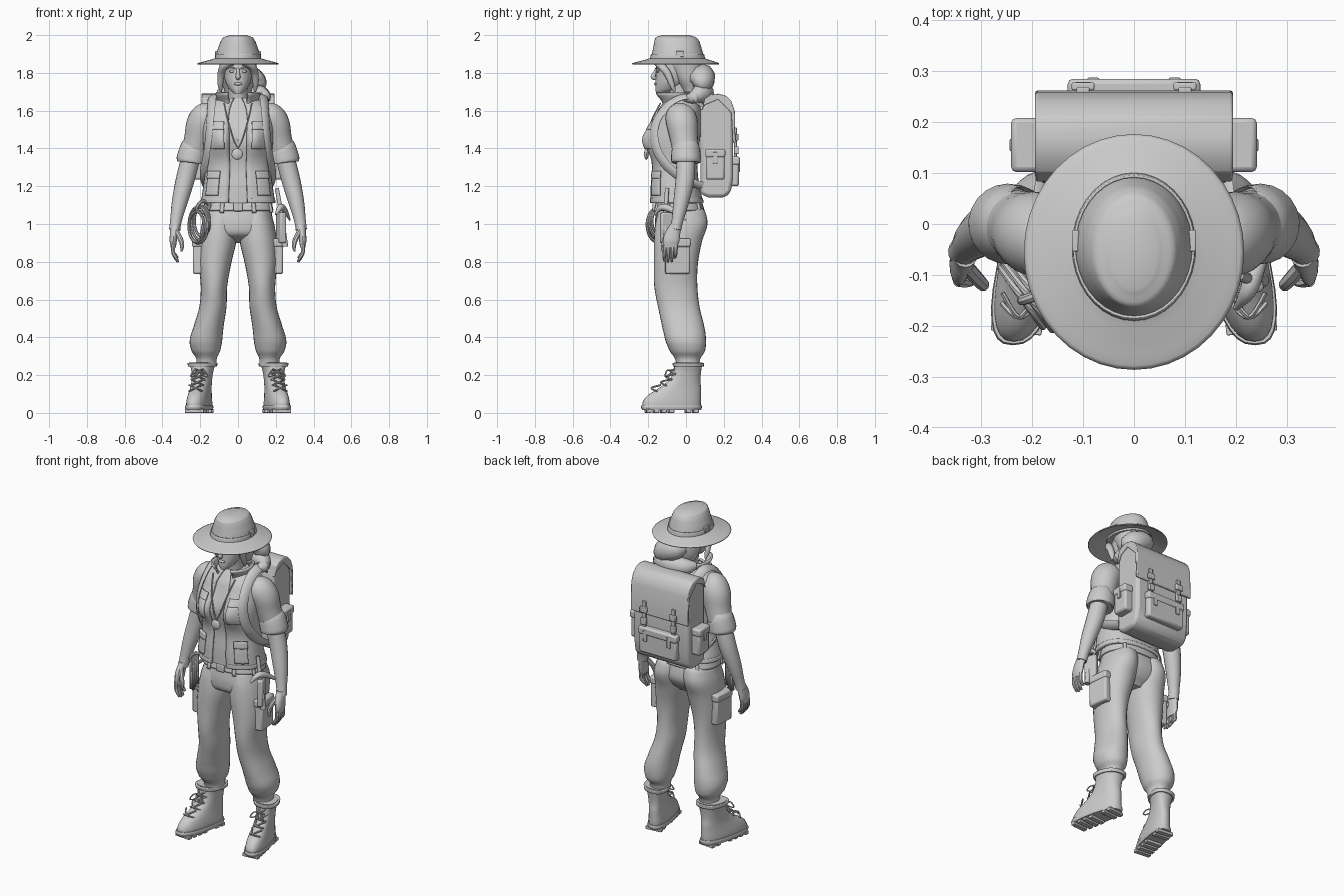
import bpy, bmesh, math
from mathutils import Vector, Matrix

TAU = 2 * math.pi


def finish(name, bm, mirror=False, thick=0, bevel=0):
    bmesh.ops.recalc_face_normals(bm, faces=bm.faces[:])
    me = bpy.data.meshes.new(name)
    bm.to_mesh(me)
    bm.free()
    ob = bpy.data.objects.new(name, me)
    bpy.context.collection.objects.link(ob)
    if thick:
        m = ob.modifiers.new("thickness", 'SOLIDIFY')
        m.thickness, m.offset = thick, 0
    if bevel:
        m = ob.modifiers.new("bevel", 'BEVEL')
        m.width, m.segments = bevel, 2
    if mirror:
        ob.modifiers.new("mirror", 'MIRROR')
    return ob


def spline(pts, i, t, closed=False):
    n = len(pts)
    idx = (lambda k: k % n) if closed else (lambda k: min(max(k, 0), n - 1))
    p = [pts[idx(i + k)] for k in (-1, 0, 1, 2)]
    return [0.5 * (2 * b + (c - a) * t + (2 * a - 5 * b + 4 * c - d) * t * t
                   + (3 * b - a - 3 * c + d) * t ** 3) for a, b, c, d in zip(*p)]


def grid(bm, rows, wrap, cap, loop=False):
    vs = [[bm.verts.new(p) for p in r] for r in rows]
    n = len(rows[0])
    for i in range(len(vs) if loop else len(vs) - 1):
        a, b = vs[i], vs[(i + 1) % len(vs)]
        for j in range(n if wrap else n - 1):
            k = (j + 1) % n
            bm.faces.new((a[j], a[k], b[k], b[j]))
    if cap:
        bm.faces.new(vs[0])
        bm.faces.new(vs[-1])


# rings are (centre x, half width, front y, back y, z), listed upwards; angle 0 is the front
def loft(name, rings, z0=None, z1=None, a0=0, a1=TAU, grow=0, n=2, seg=28, warp=None,
         thick=0, mirror=False):
    z0 = rings[0][4] if z0 is None else z0
    z1 = rings[-1][4] if z1 is None else z1
    knots = [z0] + [r[4] for r in rings if z0 < r[4] < z1] + [z1]
    zs = [a + (b - a) * k / 4 for a, b in zip(knots, knots[1:]) for k in range(4)] + [z1]
    full = a1 - a0 > TAU - 1e-4
    rows = []
    for z in zs:
        i = max(k for k in range(len(rings) - 1) if k == 0 or rings[k][4] <= z)
        t = (z - rings[i][4]) / (rings[i + 1][4] - rings[i][4])
        cx, rx, f, b, _ = spline(rings, i, t)
        row = []
        for k in range(seg if full else seg + 1):
            a = a0 + (a1 - a0) * k / seg
            s, c = [math.copysign(abs(u) ** (2 / n), u) for u in (math.sin(a), math.cos(a))]
            p = Vector((cx + (rx + grow) * s, (f + b) / 2 - ((b - f) / 2 + grow) * c, z))
            row.append(warp(p) if warp else p)
        rows.append(row)
    bm = bmesh.new()
    grid(bm, rows, full, full and not thick)
    return finish(name, bm, mirror, thick)


# tube or strap along a path of (x, y, z, scale); the flat side faces away from point c
def sweep(name, pts, w, h=None, c=(-3, 7, 2.3), mirror=False, closed=False, seg=10, sub=5):
    pts = [tuple(p) + (1,) * (4 - len(p)) for p in pts]
    m = len(pts) if closed else len(pts) - 1
    path = [spline(pts, i, k / sub, closed) for i in range(m) for k in range(sub)]
    if not closed:
        path.append(list(pts[-1]))
    rows, L = [], len(path)
    for i, p in enumerate(path):
        q = path[(i + 1) % L] if closed else path[min(i + 1, L - 1)]
        o = path[i - 1] if closed else path[max(i - 1, 0)]
        t = (Vector(q[:3]) - Vector(o[:3])).normalized()
        nrm = Vector(p[:3]) - Vector(c)
        nrm = (nrm - t * nrm.dot(t)).normalized()
        side = t.cross(nrm)
        rows.append([Vector(p[:3]) + p[3] * (side * w * math.cos(TAU * k / seg)
                     + nrm * (h or w) * math.sin(TAU * k / seg)) for k in range(seg)])
    bm = bmesh.new()
    grid(bm, rows, True, not closed, closed)
    return finish(name, bm, mirror)


def box(name, loc, size, rot=0, bevel=0.006, mirror=False):
    bm = bmesh.new()
    bmesh.ops.create_cube(bm, size=1, matrix=Matrix.Translation(loc)
                          @ Matrix.Rotation(rot, 4, 'Z') @ Matrix.Diagonal((*size, 1)))
    return finish(name, bm, mirror, 0, bevel)


def extrude(name, yz, x, bevel=0.01):
    bm = bmesh.new()
    grid(bm, [[(s, y, z) for y, z in yz] for s in (-x, x)], True, True)
    return finish(name, bm, False, 0, bevel)


def ball(name, loc, size, mirror=False):
    bm = bmesh.new()
    bmesh.ops.create_uvsphere(bm, u_segments=20, v_segments=12, radius=1,
                              matrix=Matrix.Translation(loc) @ Matrix.Diagonal((*size, 1)))
    return finish(name, bm, mirror)


# hat
crown = [(0, .117, -.187, .097, 1.86), (0, .112, -.178, .088, 1.91), (0, .093, -.168, .072, 1.965),
         (0, .078, -.16, .055, 1.988), (0, .045, -.13, .02, 2.0)]
loft("hat_crown", crown, seg=36)
loft("hat_band", crown, 1.872, 1.9, grow=.003, seg=36, thick=.005)
loft("hat_brim", [(0, .215, -.285, .175, 1.847), (0, .17, -.24, .14, 1.86),
                  (0, .112, -.18, .09, 1.878)], seg=40, thick=.006)
box("hat_buckle", (.115, -.033, 1.9), (.014, .042, .03), mirror=True, bevel=.003)

# head, face and hair
loft("head", [(0, .022, -.158, -.1, 1.69), (0, .042, -.162, -.05, 1.71), (0, .064, -.162, .0, 1.745),
              (0, .076, -.16, .035, 1.79), (0, .08, -.158, .05, 1.83), (0, .08, -.15, .05, 1.88)])
loft("neck", [(0, .06, -.09, .03, 1.58), (0, .05, -.085, .02, 1.66), (0, .05, -.1, .02, 1.75)])
sweep("nose", [(0, -.155, 1.825, .007), (0, -.168, 1.795, .01), (0, -.174, 1.778, .013),
               (0, -.158, 1.768, .008)], 1)
ball("lips", (0, -.16, 1.742), (.022, .009, .008))
ball("eye", (.032, -.149, 1.808), (.015, .008, .007), True)
sweep("eyebrow", [(.014, -.158, 1.822), (.035, -.153, 1.83), (.058, -.135, 1.824)], .004, mirror=True)
loft("hair_back", [(0, .07, -.02, .07, 1.7), (0, .09, -.06, .09, 1.76), (0, .097, -.1, .095, 1.82),
                   (0, .1, -.13, .09, 1.87)])
sweep("hair_lock", [(.03, -.155, 1.86, .02), (.07, -.135, 1.84, .022), (.088, -.1, 1.8, .02),
                    (.093, -.075, 1.74, .015), (.09, -.06, 1.7, .006)], 1, mirror=True)
sweep("ponytail_upper", [(-.04, .06, 1.8, .03), (.0, .085, 1.79, .06), (.06, .085, 1.77, .07),
                         (.1, .075, 1.74, .06), (.11, .06, 1.72, .03)], 1)
sweep("ponytail_lower", [(-.1, .04, 1.7, .02), (-.05, .075, 1.69, .05), (.03, .09, 1.69, .06),
                         (.1, .08, 1.69, .055), (.14, .04, 1.67, .035), (.11, -.02, 1.66, .01)], 1)

# torso: shirt, open vest, collar, pockets that follow the vest surface
vest = [(0, .19, -.185, .085, 1.11), (0, .178, -.183, .065, 1.2), (0, .166, -.175, .055, 1.3),
        (0, .178, -.185, .065, 1.42), (0, .185, -.17, .075, 1.52), (0, .175, -.145, .075, 1.6),
        (0, .125, -.115, .06, 1.645), (0, .085, -.1, .05, 1.665)]


def bust(p):
    if p.y < -.05:
        p.y -= .045 * math.exp(-((abs(p.x) - .09) / .055) ** 2 - ((p.z - 1.45) / .075) ** 2)
    return p


loft("shirt", vest, grow=-.012, n=2.4, warp=bust)
loft("vest", vest, a0=.2, a1=TAU - .2, n=2.4, seg=44, warp=bust, thick=.012)
loft("vest_hem", vest, 1.112, 1.135, a0=.2, a1=TAU - .2, grow=.005, n=2.4, seg=40, thick=.008)
for name, z0, z1, a0, a1, g in (("chest_pocket", 1.4, 1.51, .33, .8, .008),
                                ("chest_flap", 1.5, 1.54, .31, .82, .012),
                                ("waist_pocket", 1.15, 1.25, .5, 1.0, .01),
                                ("waist_flap", 1.24, 1.28, .48, 1.02, .014)):
    loft(name, vest, z0, z1, a0, a1, g, 2.4, 8, bust, .012, True)
loft("collar", [(0, .095, -.125, .055, 1.6), (0, .1, -.135, .06, 1.65), (0, .115, -.17, .065, 1.695)],
     a0=.5, a1=TAU - .5, thick=.012)
sweep("pendant_cord", [(.075, -.135, 1.64), (.05, -.185, 1.54), (.02, -.205, 1.44), (0, -.21, 1.4)],
      .004, mirror=True, seg=6)
ball("pendant", (-.004, -.21, 1.37), (.03, .012, .03))

# trousers and belt
hips = [(0, .05, -.07, .03, .9), (0, .17, -.15, .07, .94), (0, .187, -.165, .095, .99),
        (0, .18, -.16, .09, 1.05), (0, .165, -.145, .072, 1.13)]
loft("trouser_hips", hips, n=2.3)
loft("trouser_leg", [(.167, .055, -.05, .07, .25), (.167, .055, -.06, .077, .29),
                     (.17, .075, -.085, .1, .325), (.17, .086, -.108, .106, .38),
                     (.157, .08, -.125, .098, .45), (.133, .072, -.148, .072, .56),
                     (.127, .07, -.168, .06, .67), (.122, .086, -.17, .063, .79),
                     (.107, .098, -.17, .085, .91), (.1, .092, -.163, .114, 1.0),
                     (.09, .08, -.145, .1, 1.07), (.085, .06, -.12, .07, 1.1)], n=2.1, mirror=True)
loft("belt", hips, 1.07, 1.11, grow=.006, n=2.3, thick=.012)
for a in (.35, 1.1, 2.4):
    loft("belt_loop", hips, 1.06, 1.12, a, a + .12, .014, 2.3, 2, None, .012, True)
box("belt_buckle", (0, -.168, 1.09), (.05, .02, .045))
box("cargo_pocket", (.203, -.045, .82), (.06, .13, .17), .1, .01, True)
box("cargo_flap", (.206, -.045, .9), (.065, .138, .045), .1, .01, True)

# boots with lugged soles and laces, toes turned out
def toe_out(p):
    p.x -= .2 * p.y
    return p


loft("boot", [(.19, .058, -.23, .078, .03), (.19, .058, -.228, .08, .06), (.19, .054, -.2, .08, .095),
              (.19, .05, -.145, .08, .13), (.19, .05, -.092, .076, .17), (.19, .055, -.066, .08, .22),
              (.19, .067, -.062, .087, .268)], n=2.4, warp=toe_out, mirror=True)
loft("boot_sole", [(.19, .06, -.232, .08, .015), (.19, .063, -.238, .084, .03),
                   (.19, .061, -.235, .082, .042)], n=2.6, warp=toe_out, mirror=True)
loft("boot_collar", [(.19, .069, -.064, .089, .245), (.19, .072, -.067, .091, .265)], n=2.4,
     warp=toe_out, thick=.01, mirror=True)
for y in (-.2, -.16, -.12, -.08, .01, .05):
    box("sole_lug", (.19 - .2 * y, y, .01), (.1, .028, .02), .1, .003, True)
for y, z in ((-.175, .115), (-.125, .145), (-.095, .175), (-.075, .205)):
    for s in (-1, 1):
        cx = .19 - .2 * y
        sweep("lace", [(cx - s * .035, y + .02, z), (cx, y - .008, z + .017),
                       (cx + s * .033, y + .04, z + .032)], .005, mirror=True, seg=6)
for s in (-1, 1):
    sweep("lace_bow", [(.205, -.075, .22), (.205 + s * .025, -.1, .225), (.205 + s * .045, -.11, .195),
                       (.205 + s * .025, -.1, .195)], .004, mirror=True, closed=True, seg=6)

# arms and hands
sweep("sleeve", [(.12, -.03, 1.6, .045), (.155, -.03, 1.575, .078), (.19, -.02, 1.53, .083),
                 (.212, -.01, 1.45, .074), (.235, 0, 1.37, .068)], 1, mirror=True, seg=22)
sweep("sleeve_cuff", [(.23, 0, 1.4, .07), (.234, 0, 1.392, .076), (.248, .0, 1.335, .079),
                      (.25, 0, 1.325, .07)], 1, mirror=True, seg=22)
sweep("forearm", [(.245, 0, 1.37, .05), (.278, -.005, 1.24, .05), (.308, -.025, 1.12, .042),
                  (.328, -.045, 1.02, .031), (.335, -.055, .97, .03)], 1, mirror=True, seg=18)
loft("palm", [(.342, .014, -.118, -.045, .875), (.343, .019, -.122, -.035, .91),
              (.338, .022, -.11, -.03, .955), (.331, .026, -.085, -.025, 1.0)], seg=16, mirror=True)
for i, y in enumerate((-.111, -.091, -.071, -.053)):
    tip = (.805, .797, .8, .82)[i]
    sweep("finger", [(.344, y, .89, .012), (.343, y - .002, .85, .011),
                     (.332, y - .004, (.85 + tip) / 2, .01), (.318, y - .005, tip, .006)],
          1, mirror=True, seg=8)
sweep("thumb", [(.328, -.085, .965, .015), (.305, -.11, .92, .014), (.296, -.12, .885, .012),
                (.3, -.125, .855, .006)], 1, mirror=True, seg=8)

# backpack body, flap and pockets
extrude("pack_body", [(.075, 1.16), (.12, 1.14), (.205, 1.14), (.238, 1.17), (.25, 1.25), (.25, 1.58),
                      (.225, 1.65), (.17, 1.68), (.11, 1.665), (.078, 1.6)], .185, .018)
extrude("pack_flap", [(.082, 1.6), (.1, 1.665), (.13, 1.685), (.17, 1.69), (.21, 1.68), (.24, 1.65),
                      (.258, 1.6), (.262, 1.43), (.248, 1.43), (.24, 1.59), (.17, 1.66), (.1, 1.63)],
        .194, .006)
box("pack_rear_pocket", (0, .255, 1.27), (.25, .05, .14), bevel=.012)
box("pack_rear_pocket_flap", (0, .26, 1.335), (.26, .05, .045), bevel=.01)
box("pack_side_pocket", (.205, .155, 1.31), (.06, .1, .15), bevel=.012, mirror=True)
box("pack_side_pocket_flap", (.21, .155, 1.375), (.062, .106, .045), bevel=.01, mirror=True)
box("pack_side_tab", (.238, .155, 1.35), (.012, .025, .06), bevel=.003, mirror=True)
box("pack_strap", (.1, .262, 1.43), (.025, .014, .16), bevel=.003, mirror=True)
box("pack_strap_buckle", (.1, .27, 1.46), (.045, .016, .035), bevel=.004, mirror=True)
box("pack_strap_end", (.1, .268, 1.39), (.034, .022, .04), bevel=.004, mirror=True)
box("rear_pocket_tab", (.08, .283, 1.31), (.024, .008, .07), bevel=.003, mirror=True)
sweep("shoulder_strap", [(.12, .085, 1.63), (.135, .01, 1.675), (.14, -.09, 1.635), (.15, -.165, 1.52),
                         (.165, -.15, 1.38), (.185, -.05, 1.26), (.175, .085, 1.2)],
      .028, .009, c=(0, -.04, 1.42), mirror=True, seg=8)

# coiled rope on one hip, hammer pick on the other
for k in range(4):
    r, o = .07 + .008 * (k % 3), .012 * k - .012
    sweep("rope_coil", [(-.2 - .81 * o + .58 * r * math.cos(a), -.13 - .58 * o - .81 * r * math.cos(a),
                         1.09 - .075 - .01 * k + (r + .01) * math.sin(a))
                        for a in [TAU * j / 10 for j in range(10)]], .008, closed=True, seg=8)
sweep("rope_tie", [(-.15, -.12, 1.1), (-.19, -.14, 1.12), (-.22, -.15, 1.08), (-.18, -.13, 1.06)],
      .01, closed=True, seg=8)
sweep("pick_handle", [(.205, -.1, 1.19, .011), (.228, -.108, 1.06, .012), (.25, -.11, .88, .016)], 1)
sweep("pick_head", [(.2, -.165, 1.05, .006), (.222, -.135, 1.085, .016), (.235, -.1, 1.085, .019),
                    (.255, -.05, 1.06, .013), (.275, .0, 1.02, .004)], 1)
box("pick_holster", (.228, -.1, .98), (.035, .075, .16), .35, .008)

# shade smooth everywhere, keeping real corners crisp
for ob in bpy.context.collection.objects:
    ob.select_set(True)
    bpy.context.view_layer.objects.active = ob
bpy.ops.object.shade_smooth_by_angle(angle=math.radians(40))
